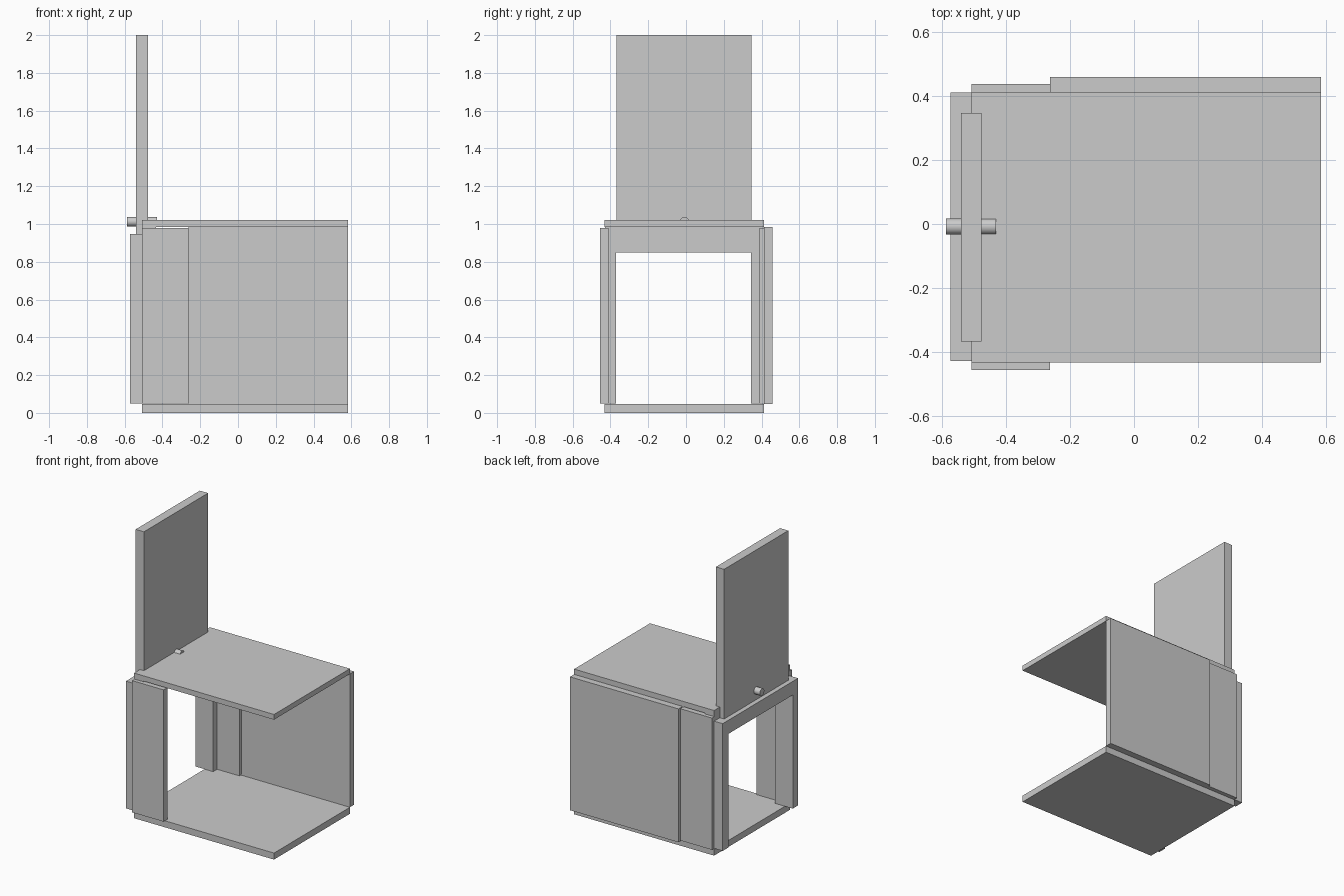
import bpy
import bmesh
import math
from mathutils import Matrix, Vector

if "Cube" in bpy.data.objects:
    bpy.data.objects.remove(bpy.data.objects["Cube"])

grey = bpy.data.materials.new("plain grey")
grey.diffuse_color = (0.6, 0.6, 0.6, 1)
grey.use_nodes = True
grey.node_tree.nodes["Principled BSDF"].inputs["Base Color"].default_value = grey.diffuse_color


def finish(name, bm):
    mesh = bpy.data.meshes.new(name)
    bm.to_mesh(mesh)
    bm.free()
    mesh.materials.append(grey)
    obj = bpy.data.objects.new(name, mesh)
    bpy.context.collection.objects.link(obj)
    return obj


def board(name, x, y, z):
    """Box spanning the given (low, high) ranges."""
    bm = bmesh.new()
    lo, hi = Vector((x[0], y[0], z[0])), Vector((x[1], y[1], z[1]))
    bmesh.ops.create_cube(bm, size=1, matrix=Matrix.Translation((lo + hi) / 2)
                          @ Matrix.Diagonal((*(hi - lo), 1)))
    return finish(name, bm)


# Base and seat
SLAB_X, SLAB_Y = (-0.507, 0.583), (-0.432, 0.412)
board("base", SLAB_X, SLAB_Y, (0, 0.046))
board("seat", SLAB_X, SLAB_Y, (0.985, 1.022))

# Side walls: narrow strip on both sides, wide panel only at the back
STRIP_X = (-0.507, -0.262)
board("front_strip", STRIP_X, (-0.455, -0.411), (0.05, 0.978))
board("back_strip", STRIP_X, (0.389, 0.436), (0.05, 0.978))
board("back_panel", (-0.262, 0.583), (0.412, 0.458), (0.046, 0.985))

# End frame: two legs, lintel and the ledge under the seat
FRAME_X = (-0.573, -0.435)
board("front_leg", FRAME_X, (-0.428, -0.37), (0.05, 0.85))
board("back_leg", FRAME_X, (0.345, 0.41), (0.05, 0.85))
board("lintel", FRAME_X, (-0.428, 0.41), (0.85, 0.946))
board("seat_ledge", (-0.507, -0.435), (-0.428, 0.41), (0.928, 0.985))

# Backrest
board("backrest", (-0.54, -0.476), (-0.367, 0.347), (0.946, 2.0))

# Peg through the backrest
bm = bmesh.new()
bmesh.ops.create_cone(bm, cap_ends=True, segments=32, radius1=0.025, radius2=0.025, depth=0.157,
                      matrix=Matrix.Translation((-0.5085, -0.008, 1.012))
                      @ Matrix.Rotation(math.pi / 2, 4, 'Y'))
peg = finish("peg", bm)
bpy.context.view_layer.objects.active = peg
peg.select_set(True)
bpy.ops.object.shade_smooth_by_angle()
